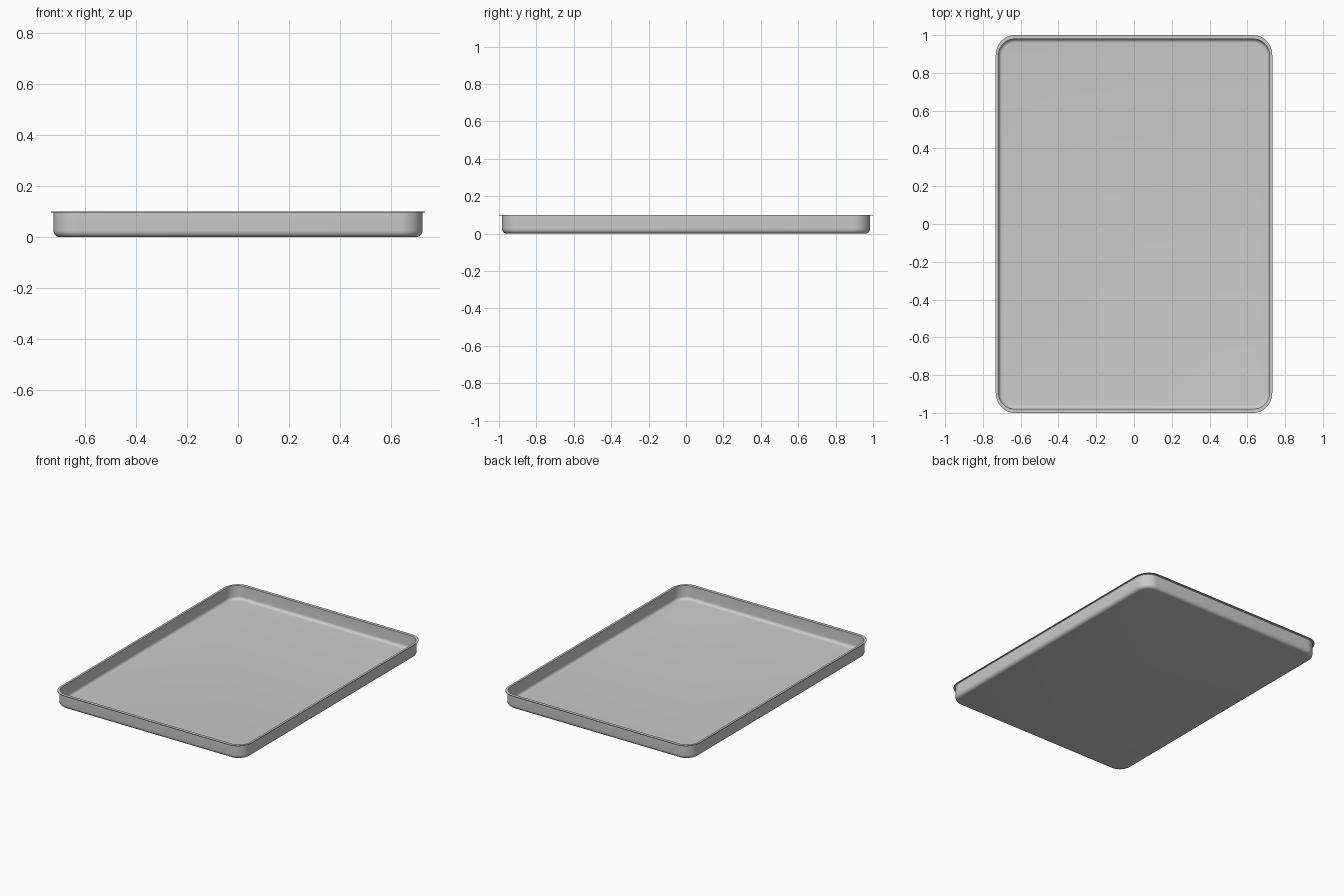
import bpy, bmesh
from math import sin, cos, pi

if "Cube" in bpy.data.objects:
    bpy.data.objects.remove(bpy.data.objects["Cube"])

HX, HY, H = 0.722, 0.984, 0.10      # outer wall half sizes and height
R, T, F = 0.09, 0.005, 0.025        # corner radius, sheet thickness, base fillet
SEG = 12


def ring(bm, ox, oy, z):
    """Rounded rectangle loop, offset from the outer wall by ox, oy."""
    hx, hy = HX + ox, HY + oy
    rx, ry = R + ox, R + oy
    verts = []
    for k, (sx, sy) in enumerate([(1, 1), (-1, 1), (-1, -1), (1, -1)]):
        for i in range(SEG + 1):
            a = (k + i / SEG) * pi / 2
            verts.append(bm.verts.new((sx * (hx - rx) + rx * cos(a),
                                       sy * (hy - ry) + ry * sin(a), z)))
    return verts


def fillet(t, n=6):
    """Base fillet points from floor to wall, for a sheet side at depth t."""
    r = F - t
    angles = [pi / 2 * i / n for i in range(n + 1)]
    return [(-F + r * sin(a), -F + r * sin(a), F - r * cos(a)) for a in angles]


# Cross-section: outer fillet and wall, flat rim, inner wall and fillet
profile = fillet(0)
profile += [(0, 0, H - 0.004), (0.010, 0.016, H - 0.004), (0.010, 0.016, H),
            (-T, -T, H)]
profile += fillet(T)[::-1]

# Tray: sweep the section round the outline, then cap both floor faces
bm = bmesh.new()
rings = [ring(bm, *p) for p in profile]
n = len(rings[0])
for a, b in zip(rings, rings[1:]):
    for i in range(n):
        j = (i + 1) % n
        bm.faces.new((a[i], a[j], b[j], b[i]))
bm.faces.new(rings[0][::-1])
bm.faces.new(rings[-1])
bmesh.ops.recalc_face_normals(bm, faces=bm.faces)

mesh = bpy.data.meshes.new("baking_tray")
bm.to_mesh(mesh)
bm.free()
tray = bpy.data.objects.new("baking_tray", mesh)
bpy.context.collection.objects.link(tray)
bpy.context.view_layer.objects.active = tray
tray.select_set(True)
bpy.ops.object.shade_smooth_by_angle(angle=pi / 6)
